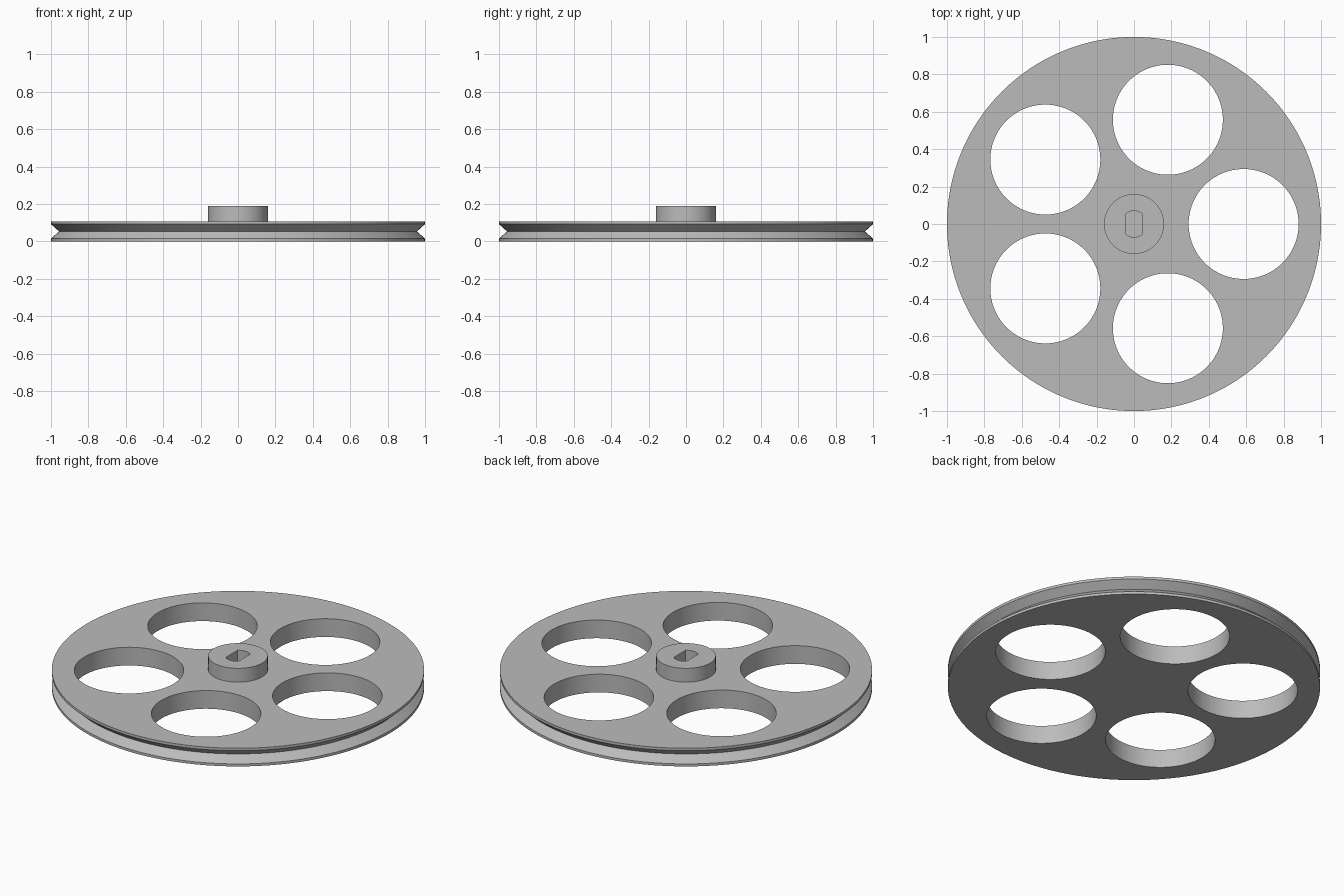
import bpy, bmesh
from math import cos, sin, tau, asin, pi

cube = bpy.data.objects.get("Cube")
if cube:
    bpy.data.objects.remove(cube)

RIM, GROOVE, LIP, THICK = 1.0, 0.957, 0.015, 0.108
HUB_R, HUB_TOP = 0.16, 0.19
HOLE_R, HOLE_ORBIT = 0.294, 0.586
SLOT_R, SLOT_HALF = 0.07, 0.042

grey = bpy.data.materials.new("plain grey")
grey.use_nodes = True
colour = (0.5, 0.5, 0.5, 1)
grey.diffuse_color = colour
grey.node_tree.nodes["Principled BSDF"].inputs["Base Color"].default_value = colour


def make_object(name, bm):
    bmesh.ops.recalc_face_normals(bm, faces=bm.faces)
    mesh = bpy.data.meshes.new(name)
    bm.to_mesh(mesh)
    bm.free()
    mesh.materials.append(grey)
    obj = bpy.data.objects.new(name, mesh)
    bpy.context.collection.objects.link(obj)
    return obj


def lathe(name, profile, steps=160):
    bm = bmesh.new()
    verts = [bm.verts.new((r, 0, z)) for r, z in profile]
    edges = [bm.edges.new(pair) for pair in zip(verts, verts[1:])]
    bmesh.ops.spin(bm, geom=verts + edges, cent=(0, 0, 0), axis=(0, 0, 1),
                   angle=tau, steps=steps)
    bmesh.ops.remove_doubles(bm, verts=bm.verts, dist=1e-5)
    return make_object(name, bm)


def prism(name, outline, bottom, top):
    bm = bmesh.new()
    face = bm.faces.new([bm.verts.new((x, y, bottom)) for x, y in outline])
    new = bmesh.ops.extrude_face_region(bm, geom=[face])["geom"]
    bmesh.ops.translate(bm, vec=(0, 0, top - bottom),
                        verts=[v for v in new if isinstance(v, bmesh.types.BMVert)])
    return make_object(name, bm)


# Grooved pulley disc with raised hub, turned as one solid
pulley = lathe("pulley_wheel", [
    (0, 0), (RIM, 0), (RIM, LIP), (GROOVE, THICK / 2), (RIM, THICK - LIP),
    (RIM, THICK), (HUB_R, THICK), (HUB_R, HUB_TOP), (0, HUB_TOP)])

# Five round lightening holes
cutters = []
for i in range(5):
    a = tau * i / 5
    cx, cy = HOLE_ORBIT * cos(a), HOLE_ORBIT * sin(a)
    ring = [(cx + HOLE_R * cos(tau * k / 96), cy + HOLE_R * sin(tau * k / 96))
            for k in range(96)]
    cutters.append(prism(f"hole_cutter_{i + 1}", ring, -0.1, 0.3))

# Blind shaft slot: a circle with two flat sides
half = pi / 2 - asin((SLOT_R ** 2 - SLOT_HALF ** 2) ** 0.5 / SLOT_R)
half = pi / 2 - half
arc = [pi / 2 - (pi / 2 - half) + (pi - 2 * half) * k / 12 for k in range(13)]
slot = [(SLOT_R * cos(a + turn), SLOT_R * sin(a + turn))
        for turn in (0, pi) for a in arc]
cutters.append(prism("slot_cutter", slot, THICK, 0.3))

for cutter in cutters:
    cutter.hide_render = True
    cut = pulley.modifiers.new(cutter.name, "BOOLEAN")
    cut.operation, cut.solver, cut.object = "DIFFERENCE", "EXACT", cutter

# Apply the cuts, then discard the cutters
bpy.context.view_layer.update()
graph = bpy.context.evaluated_depsgraph_get()
pulley_mesh = bpy.data.meshes.new_from_object(pulley.evaluated_get(graph))
pulley.modifiers.clear()
pulley.data = pulley_mesh
for cutter in cutters:
    bpy.data.objects.remove(cutter)

# Smooth round walls, crisp rims
bpy.ops.object.select_all(action="DESELECT")
pulley.select_set(True)
bpy.context.view_layer.objects.active = pulley
bpy.ops.object.shade_smooth_by_angle(angle=0.5)
